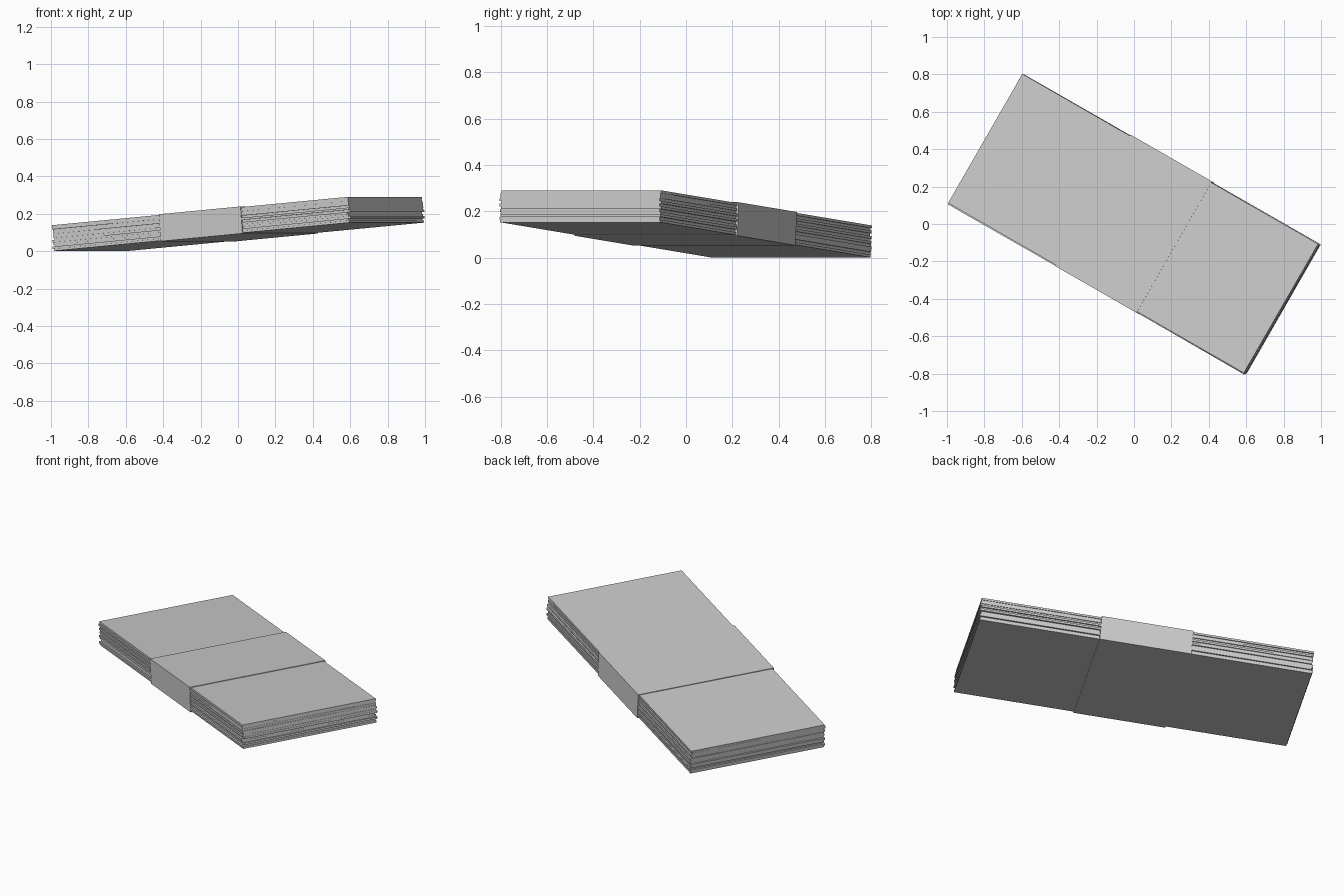
import bpy
import math
import random
from mathutils import Matrix, Vector

cube = bpy.data.objects.get("Cube")
if cube:
    bpy.data.objects.remove(cube, do_unlink=True)

random.seed(4)
LENGTH, WIDTH, THICK = 1.83, 0.796, 0.138
NOTES = 12
BAND_FROM, BAND_TO, BAND_GAP = -0.25, 0.255, 0.007

# The whole bundle is turned on the ground and raised at one end
pose = (Matrix.Translation((0, 0, 0.146))
        @ Matrix.Rotation(math.radians(-29.9), 4, "Z")
        @ Matrix.Rotation(math.radians(-4.75), 4, "Y"))

paper = bpy.data.materials.new("paper_grey")
paper.use_nodes = True
colour = (0.6, 0.6, 0.6, 1)
paper.diffuse_color = colour
paper.node_tree.nodes["Principled BSDF"].inputs["Base Color"].default_value = colour


def box(name, size, centre, turn=0.0):
    """Flat box placed in the bundle's own frame."""
    bpy.ops.mesh.primitive_cube_add(size=1)
    obj = bpy.context.object
    obj.name = name
    obj.data.transform(Matrix.Diagonal(Vector(size).to_4d()))
    obj.matrix_world = pose @ Matrix.Translation(centre) @ Matrix.Rotation(turn, 4, "Z")
    obj.data.materials.append(paper)
    return obj


# Stack of notes, each slightly out of line with its neighbours
step = THICK / NOTES
for i in range(NOTES):
    outer = i in (0, NOTES - 1)
    slip = 0 if outer else 0.006
    z = -THICK / 2 + (i + 0.5) * step
    box(f"note_{i + 1}", (LENGTH, WIDTH, step),
        (random.uniform(-slip, slip), random.uniform(-slip, slip), z),
        random.uniform(-slip, slip) * 0.4)

# Paper band wrapped around the middle
box("paper_band", (BAND_TO - BAND_FROM, WIDTH + 2 * BAND_GAP, THICK + BAND_GAP),
    ((BAND_FROM + BAND_TO) / 2, 0, 0))
